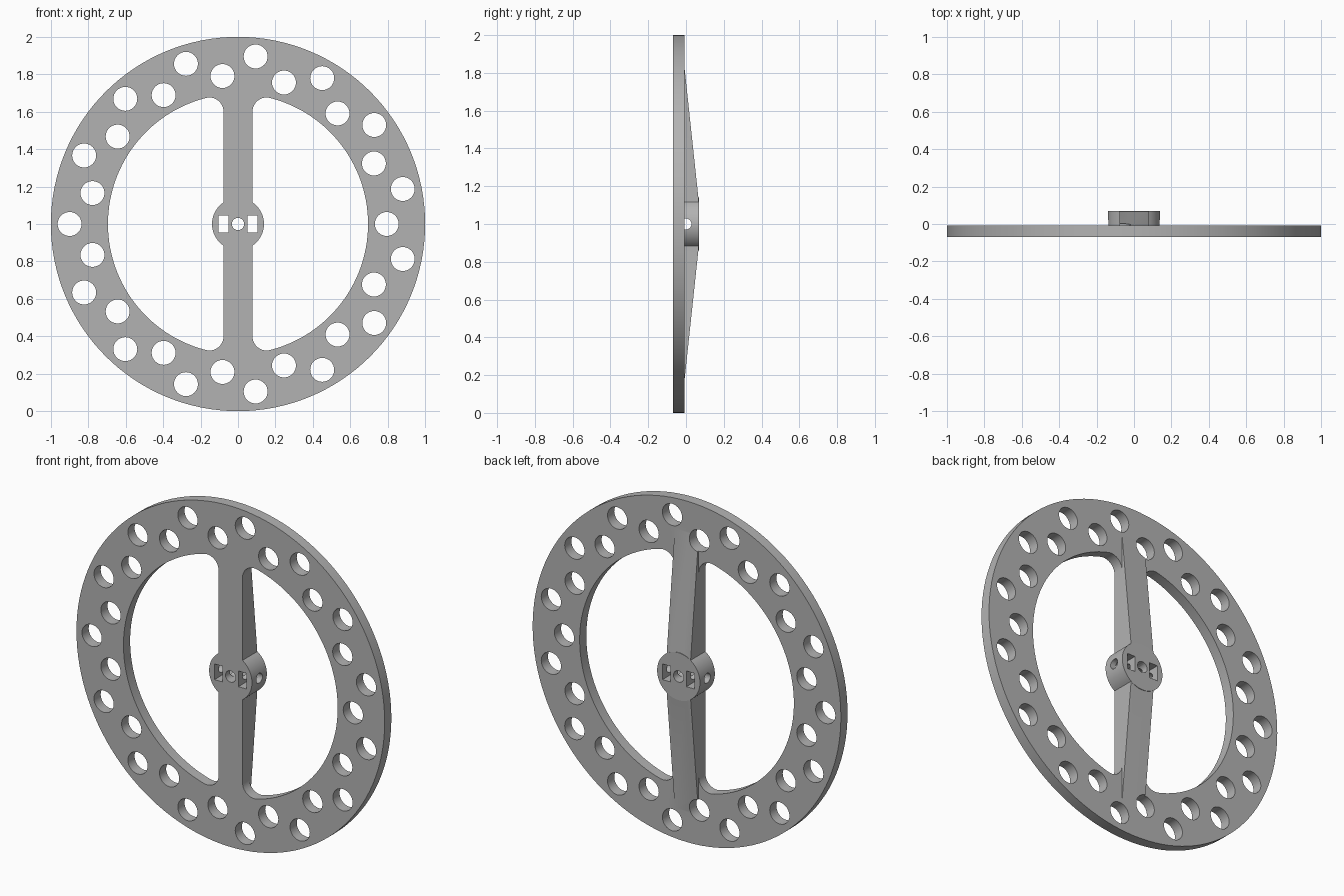
import bpy, bmesh
from math import sin, cos, pi, radians, sqrt, atan2
from mathutils import Matrix, Vector

cube = bpy.data.objects.get("Cube")
if cube:
    bpy.data.objects.remove(cube, do_unlink=True)

FRONT, PLATE_BACK, BACK = -0.069, -0.007, 0.069
RIM_INNER, BAR, HUB, FILLET = 0.695, 0.0775, 0.139, 0.075

grey = bpy.data.materials.new("mid grey")
grey.use_nodes = True
colour = (0.45, 0.45, 0.45, 1)
grey.diffuse_color = colour
grey.node_tree.nodes["Principled BSDF"].inputs["Base Color"].default_value = colour


def arc(cx, cz, r, a0, a1, n):
    """Points along an arc in the x-z plane."""
    return [(cx + r * cos(a0 + (a1 - a0) * i / n), cz + r * sin(a0 + (a1 - a0) * i / n))
            for i in range(n + 1)]


def circle(cx, cz, r, n):
    return arc(cx, cz, r, 0, 2 * pi, n)[:-1]


def prism(name, outlines, y0, y1):
    """Extrude closed x-z outlines from y0 to y1."""
    bm = bmesh.new()
    for pts in outlines:
        face = bm.faces.new([bm.verts.new((x, y0, z)) for x, z in pts])
        ext = bmesh.ops.extrude_face_region(bm, geom=[face])["geom"]
        for v in ext:
            if isinstance(v, bmesh.types.BMVert):
                v.co.y = y1
    bmesh.ops.recalc_face_normals(bm, faces=bm.faces)
    mesh = bpy.data.meshes.new(name)
    bm.to_mesh(mesh)
    bm.free()
    ob = bpy.data.objects.new(name, mesh)
    bpy.context.collection.objects.link(ob)
    return ob


def combine(target, tool, operation):
    """Apply a boolean and remove the helper."""
    tool.hide_render = True
    bpy.context.view_layer.objects.active = target
    mod = target.modifiers.new("cut", "BOOLEAN")
    mod.operation, mod.solver, mod.object = operation, "EXACT", tool
    bpy.ops.object.modifier_apply(modifier=mod.name)
    bpy.data.objects.remove(tool, do_unlink=True)


# Flat disc with two D-shaped windows, leaving the rim and the central bar
wheel = prism("spoked_wheel", [circle(0, 0, 1, 128)], FRONT, PLATE_BACK)
wheel.data.materials.append(grey)
cx = BAR + FILLET
cz = sqrt((RIM_INNER - FILLET) ** 2 - cx ** 2)
lean = atan2(cz, cx)
window = (arc(cx, -cz, FILLET, -pi, -lean, 10)
          + arc(0, 0, RIM_INNER, -lean, lean, 56)[1:]
          + arc(cx, cz, FILLET, lean, pi, 10)[1:])
combine(wheel, prism("windows", [window, [(-x, z) for x, z in window]], -0.2, 0.2),
        "DIFFERENCE")

# Tapered stiffening rib behind the bar, its tips buried in the plate
rib = prism("rib", [[(0.85, -0.0102), (0.125, 0.067), (-0.125, 0.067), (-0.85, -0.0102),
                     (-0.85, -0.03), (0.85, -0.03)]], -BAR, BAR)
rib.data.transform(Matrix(((0, 1, 0, 0), (0, 0, 1, 0), (1, 0, 0, 0), (0, 0, 0, 1))))
combine(wheel, rib, "UNION")

# Round hub
combine(wheel, prism("hub", [circle(0, 0, HUB, 64)], FRONT, BACK), "UNION")

# Two staggered circles of lightening holes
holes = []
for k in range(15):
    for radius, offset in ((0.9, 12), (0.795, 0)):
        a = radians(24 * k + offset)
        holes.append(circle(radius * cos(a), radius * sin(a), 0.064, 32))
combine(wheel, prism("rim_holes", holes, -0.2, 0.2), "DIFFERENCE")

# Axle hole and the two nut slots
slots = [[(s * 0.051, -0.046), (s * 0.104, -0.046), (s * 0.104, 0.046), (s * 0.051, 0.046)]
         for s in (-1, 1)]
combine(wheel, prism("hub_openings", slots + [circle(0, 0, 0.033, 32)], -0.2, 0.2),
        "DIFFERENCE")

# Screw hole running sideways through the hub
screw = prism("screw_hole", [circle(0, 0, 0.029, 32)], -0.2, 0.2)
screw.data.transform(Matrix.Rotation(pi / 2, 4, "Z"))
combine(wheel, screw, "DIFFERENCE")

# Stand on the ground and shade
wheel.data.transform(Matrix.Translation(Vector((0, 0, 1))))
bpy.ops.object.select_all(action="DESELECT")
wheel.select_set(True)
bpy.context.view_layer.objects.active = wheel
bpy.ops.object.shade_smooth_by_angle(angle=radians(30))
